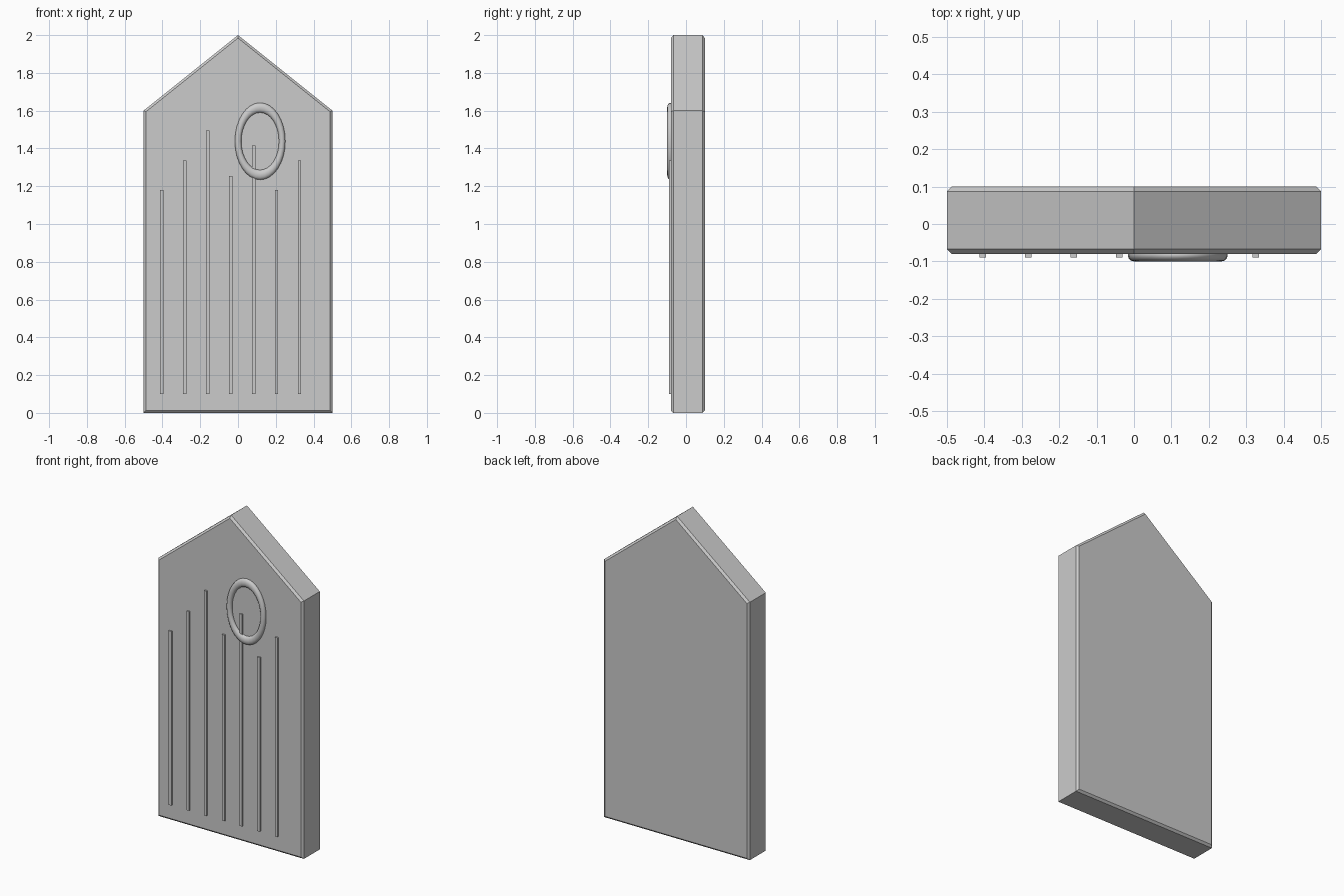
import bpy, bmesh
from math import pi

if "Cube" in bpy.data.objects:
    bpy.data.objects.remove(bpy.data.objects["Cube"])

# gabled slab with chamfered front and back rims
bm = bmesh.new()
outline = [(-0.5, 0), (0.5, 0), (0.5, 1.6), (0, 2), (-0.5, 1.6)]
front = bm.faces.new([bm.verts.new((x, -0.08, z)) for x, z in outline])
ext = bmesh.ops.extrude_face_region(bm, geom=[front], use_keep_orig=True)
for v in ext["geom"]:
    if isinstance(v, bmesh.types.BMVert):
        v.co.y = 0.1
bmesh.ops.recalc_face_normals(bm, faces=bm.faces)
rims = [e for e in bm.edges if abs(e.verts[0].co.y - e.verts[1].co.y) < 1e-5]
bmesh.ops.bevel(bm, geom=rims, offset=0.0125, segments=1, affect='EDGES')
mesh = bpy.data.meshes.new("slab")
bm.to_mesh(mesh)
bm.free()
bpy.context.collection.objects.link(bpy.data.objects.new("slab", mesh))

# raised vertical strips of varied height
tops = [1.18, 1.335, 1.495, 1.255, 1.415, 1.18, 1.335]
for i, top in enumerate(tops):
    bpy.ops.mesh.primitive_cube_add(size=1, location=(-0.404 + i * 0.1216, -0.08, (0.1 + top) / 2))
    strip = bpy.context.object
    strip.name = f"strip_{i + 1}"
    strip.scale = (0.018, 0.02, top - 0.1)

# oval ring on the front
bpy.ops.mesh.primitive_torus_add(major_radius=0.178, minor_radius=0.026,
                                 major_segments=32, minor_segments=12,
                                 location=(0.117, -0.083, 1.438), rotation=(pi / 2, 0, 0))
ring = bpy.context.object
ring.name = "oval_ring"
ring.scale = (0.655, 1, 0.655)
bpy.ops.object.shade_smooth()
